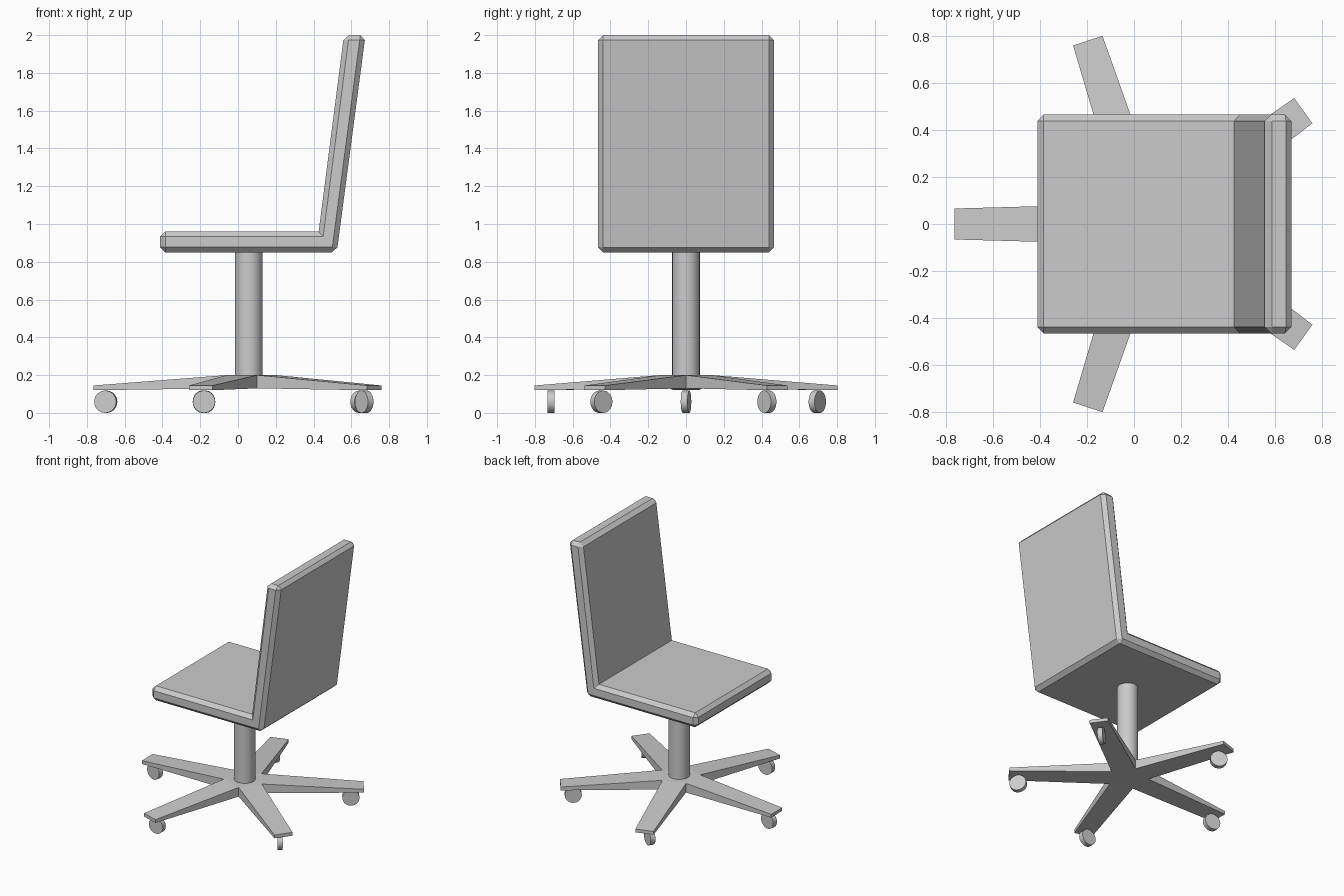
import bpy, bmesh
from math import radians, cos, sin, tan, pi
from mathutils import Vector

if "Cube" in bpy.data.objects:
    bpy.data.objects.remove(bpy.data.objects["Cube"])

CX = 0.057  # column axis in x


def finish(bm, name):
    bmesh.ops.recalc_face_normals(bm, faces=bm.faces)
    me = bpy.data.meshes.new(name)
    bm.to_mesh(me)
    bm.free()
    ob = bpy.data.objects.new(name, me)
    bpy.context.collection.objects.link(ob)
    return ob


def cylinder(name, r, depth, loc, rot=(0, 0, 0), sides=32):
    bpy.ops.mesh.primitive_cylinder_add(vertices=sides, radius=r, depth=depth,
                                        location=loc, rotation=rot)
    ob = bpy.context.object
    ob.name = name
    bpy.ops.object.shade_smooth_by_angle(angle=radians(35))
    return ob


# Seat and backrest: one L profile extruded sideways, chamfered except the inner fold
profile = [(-0.412, 0.85), (0.523, 0.85), (0.675, 2.0),
           (0.561, 2.0), (0.427, 0.96), (-0.412, 0.96)]
fold = Vector((0.427, 0.96))
W = 0.466
bm = bmesh.new()
face = bm.faces.new([bm.verts.new((x, -W, z)) for x, z in profile])
ext = bmesh.ops.extrude_face_region(bm, geom=[face])
for v in ext["geom"]:
    if isinstance(v, bmesh.types.BMVert):
        v.co.y = W
bmesh.ops.recalc_face_normals(bm, faces=bm.faces)
edges = [e for e in bm.edges
         if not all((Vector((v.co.x, v.co.z)) - fold).length < 1e-4 for v in e.verts)]
bmesh.ops.bevel(bm, geom=edges, offset=0.027, offset_type='OFFSET', segments=1,
                profile=0.5, affect='EDGES')
finish(bm, "seat_and_back")

# Column
cylinder("column", 0.073, 0.68, (CX, 0, 0.52))

# Five-legged star base: tapered, sloping legs around a pentagonal hub
LEG, END_W, HUB = 0.822, 0.066, 0.145
bm = bmesh.new()


def ring_point(r, side, ang, z):
    return bm.verts.new((CX + r * cos(ang) - side * sin(ang),
                         r * sin(ang) + side * cos(ang), z))


angles = [radians(36 + 72 * i) for i in range(5)]
hub_top = [ring_point(HUB, 0, a - pi / 5, 0.2) for a in angles]
hub_bot = [ring_point(HUB, 0, a - pi / 5, 0.13) for a in angles]
bm.faces.new(hub_top)
bm.faces.new(hub_bot[::-1])
for i, a in enumerate(angles):
    j = (i + 1) % 5
    inner = [hub_top[i], hub_top[j], hub_bot[j], hub_bot[i]]
    outer = [ring_point(LEG, s * END_W, a, z)
             for s, z in ((-1, 0.145), (1, 0.145), (1, 0.12), (-1, 0.12))]
    for k in range(4):
        n = (k + 1) % 4
        bm.faces.new([inner[k], outer[k], outer[n], inner[n]])
    bm.faces.new(outer)
finish(bm, "star_base")

# Casters, each swivelled differently (x, y, axle angle away from y)
casters = [(-0.70, 0.0, 10), (-0.18, 0.695, 31), (-0.18, -0.715, 0),
           (0.652, 0.428, -218 + 360), (0.668, -0.448, 54)]
for i, (x, y, swivel) in enumerate(casters):
    cylinder(f"caster_{i + 1}", 0.059, 0.036, (x, y, 0.059),
             (pi / 2, 0, -radians(swivel)))
